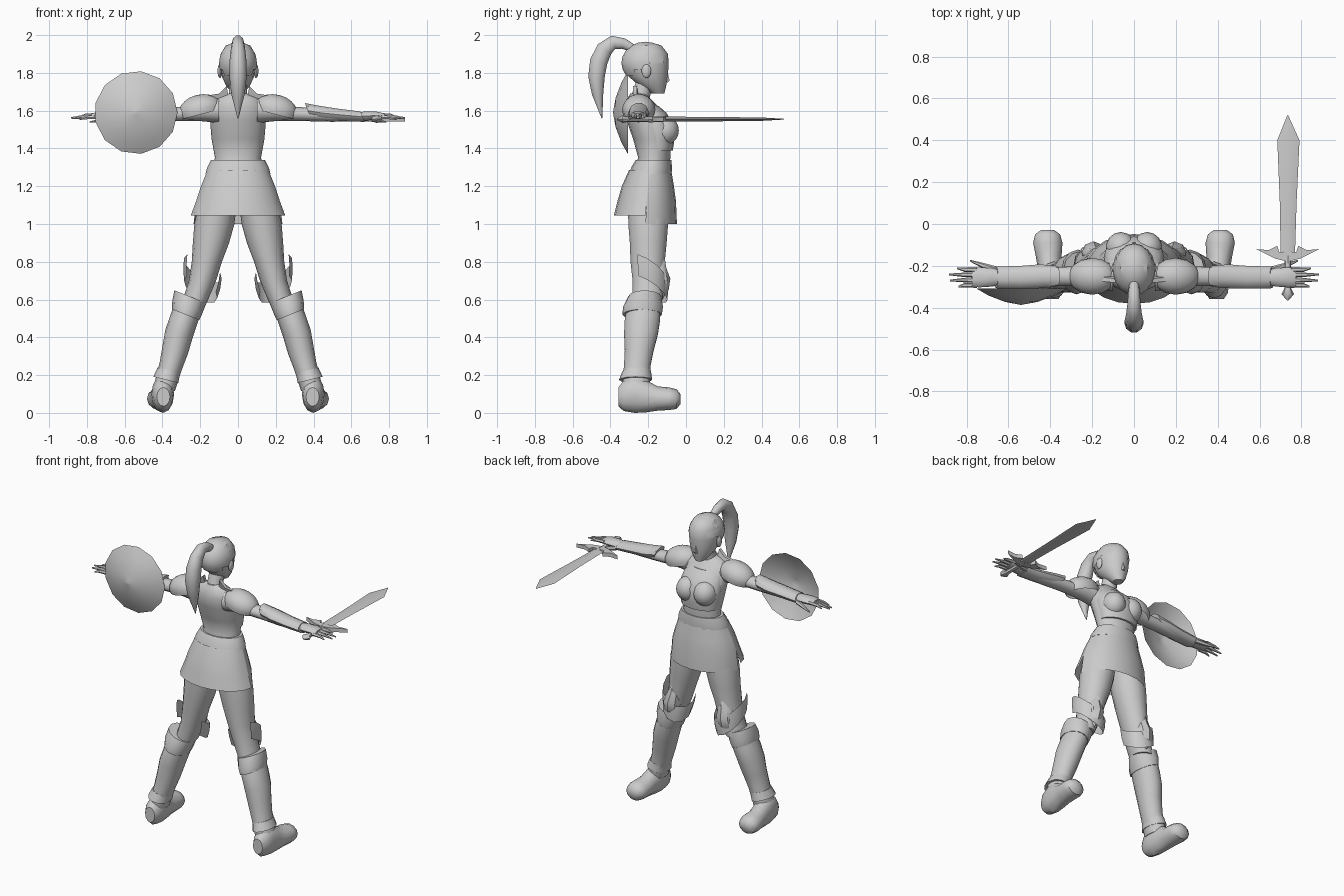
import bpy, bmesh, math
from mathutils import Vector

GREY = bpy.data.materials.new("plain grey")
GREY.diffuse_color = (0.6, 0.6, 0.6, 1)


def finish(name, bm, mirror=False):
    bmesh.ops.recalc_face_normals(bm, faces=bm.faces)
    me = bpy.data.meshes.new(name)
    bm.to_mesh(me)
    bm.free()
    me.materials.append(GREY)
    ob = bpy.data.objects.new(name, me)
    bpy.context.collection.objects.link(ob)
    if mirror:
        ob.modifiers.new("Mirror", 'MIRROR')
    return ob


def skin(bm, rows, closed, caps):
    n = len(rows[0])
    for r0, r1 in zip(rows, rows[1:]):
        for i in range(n if closed else n - 1):
            j = (i + 1) % n
            bm.faces.new((r0[i], r0[j], r1[j], r1[i]))
    if closed and caps:
        bm.faces.new(rows[0])
        bm.faces.new(rows[-1])


def loft(name, rings, axis='z', n=12, mirror=False, caps=True, shear=(0, 0), arc=None):
    """Rings are (position, centre a, centre b, radius a, radius b) along an axis."""
    bm, rows = bmesh.new(), []
    a0, a1 = arc or (0, 360)
    for t, a, b, ra, rb in rings:
        row = []
        for i in range(n):
            w = math.radians(a0 + (a1 - a0) * i / (n - 1 if arc else n))
            u, v = ra * math.cos(w), rb * math.sin(w)
            h = t + shear[0] * u + shear[1] * v
            co = {'z': (a + u, b + v, h), 'x': (h, a + u, b + v), 'y': (a + u, h, b + v)}[axis]
            row.append(bm.verts.new(co))
        rows.append(row)
    skin(bm, rows, arc is None, caps)
    return finish(name, bm, mirror)


def ball(name, c, r, mirror=False, keep=None, tilt=0, seg=14):
    """Ellipsoid, optionally keeping only part of its faces."""
    bm = bmesh.new()
    bmesh.ops.create_uvsphere(bm, u_segments=seg, v_segments=10, radius=1)
    ct, st = math.cos(tilt), math.sin(tilt)
    for v in bm.verts:
        x, y, z = (v.co[i] * r[i] for i in range(3))
        v.co = (c[0] + x * ct + z * st, c[1] + y, c[2] - x * st + z * ct)
    if keep:
        bad = [f for f in bm.faces if not keep(f.calc_center_median())]
        bmesh.ops.delete(bm, geom=bad, context='FACES')
    return finish(name, bm, mirror)


def plate(name, pts, depth, mirror=False):
    """Flat polygon of 3D points thickened along a vector."""
    bm = bmesh.new()
    d = Vector(depth)
    f = bm.faces.new([bm.verts.new(Vector(p) - d / 2) for p in pts])
    new = bmesh.ops.extrude_face_region(bm, geom=[f])["geom"]
    for v in new:
        if isinstance(v, bmesh.types.BMVert):
            v.co += d
    return finish(name, bm, mirror)


# Head, neck and hair
loft("head", [(1.69, 0, -.15, .03, .035), (1.73, 0, -.175, .062, .07), (1.78, 0, -.2, .085, .103),
              (1.84, 0, -.212, .095, .12), (1.9, 0, -.21, .092, .115), (1.945, 0, -.21, .065, .08),
              (1.96, 0, -.21, .02, .03)], n=16)
ball("hair_cap", (0, -.216, 1.853), (.102, .126, .112),
     keep=lambda c: c.z > 1.86 + .45 * (c.y + .14), seg=18)
loft("nose", [(1.75, 0, -.105, .012, .012), (1.76, 0, -.1, .012, .015), (1.81, 0, -.105, .005, .008)], n=6)
ball("ear", (.096, -.21, 1.81), (.012, .025, .037), mirror=True, seg=8)
loft("neck", [(1.6, 0, -.255, .06, .06), (1.66, 0, -.245, .05, .05), (1.76, 0, -.215, .045, .048)])

# Ponytail sweeping up and back: (y, z, thickness, width)
tail = [(-.27, 1.925, .02, .02), (-.33, 1.955, .03, .028), (-.385, 1.962, .038, .032),
        (-.432, 1.925, .046, .038), (-.462, 1.86, .049, .045), (-.474, 1.78, .046, .046),
        (-.468, 1.69, .032, .036), (-.445, 1.56, .002, .003)]
bm, rows = bmesh.new(), []
for k, (y, z, r, w) in enumerate(tail):
    p, q = tail[max(k - 1, 0)], tail[min(k + 1, len(tail) - 1)]
    d = Vector((0, q[0] - p[0], q[1] - p[1])).normalized()
    side = Vector((0, -d.z, d.y))
    rows.append([bm.verts.new(Vector((w * math.cos(i * math.pi / 5), y, z)) + side * r * math.sin(i * math.pi / 5))
                 for i in range(10)])
skin(bm, rows, True, True)
finish("ponytail", bm)

# Torso and chest armour
loft("torso", [(1.25, 0, -.195, .15, .105), (1.35, 0, -.168, .122, .085), (1.45, 0, -.18, .14, .1),
               (1.55, 0, -.205, .148, .11), (1.62, 0, -.235, .14, .09), (1.665, 0, -.25, .11, .06),
               (1.69, 0, -.25, .05, .045)], n=16)
loft("chest_plate", [(1.39, 0, -.148, .128, .078), (1.44, 0, -.15, .135, .088), (1.52, 0, -.16, .145, .1),
                     (1.59, 0, -.19, .13, .085), (1.625, 0, -.215, .1, .07)], n=16)
ball("bust", (.063, -.113, 1.495), (.072, .075, .078), mirror=True)
plate("collar_wing", [(.06, -.27, 1.73), (.1, -.27, 1.69), (.2, -.26, 1.675), (.11, -.26, 1.665), (.05, -.26, 1.67)],
      (0, .02, 0), mirror=True)

# Belt and split skirt
loft("belt", [(1.265, 0, -.188, .172, .112), (1.3, 0, -.182, .163, .108), (1.34, 0, -.172, .142, .094)], n=16)
for name, arc, hem, r in (("front_skirt", (0, 180), 1.0, .235), ("back_skirt", (180, 360), 1.045, .25)):
    loft(name, [(1.285, 0, -.19, .162, .112), (1.2, 0, -.202, .196, .138), (1.12, 0, -.208, .222, .155),
                (hem, 0, -.215, r, .167)], n=11, arc=arc)

# Arms, shoulder pads, bracers
loft("arm", [(.1, -.25, 1.6, .07, .065), (.2, -.25, 1.6, .058, .055), (.3, -.25, 1.583, .046, .037),
             (.38, -.25, 1.58, .045, .036), (.5, -.255, 1.575, .045, .034), (.64, -.255, 1.567, .032, .022)],
     axis='x', mirror=True)
ball("shoulder_pad", (.2, -.25, 1.605), (.118, .088, .08), mirror=True, tilt=.25,
     keep=lambda c: c.z > 1.64 - .25 * c.x)
loft("bracer", [(.37, -.25, 1.6, .05, .042), (.45, -.25, 1.587, .057, .04), (.55, -.255, 1.577, .054, .034),
                (.66, -.255, 1.568, .052, .029)], axis='x', n=10, mirror=True, shear=(0, -.4))

# Hands with separate fingers
loft("palm", [(.62, -.255, 1.568, .032, .022), (.68, -.255, 1.572, .044, .026), (.74, -.255, 1.575, .048, .02),
              (.775, -.255, 1.572, .044, .014)], axis='x', n=10, mirror=True)
for i, tip in enumerate((.845, .885, .88, .84)):
    y = -.218 - .025 * i
    z = 1.578 - .004 * i
    loft(f"finger_{i + 1}", [(.75, y, z, .012, .012), (.81, y, z - .003, .011, .01),
                             (tip, y + .004 * (1.5 - i), z - .012, .004, .004)], axis='x', n=6, mirror=True)
loft("thumb", [(.66, -.22, 1.56, .018, .015), (.72, -.2, 1.55, .014, .012), (.785, -.175, 1.54, .004, .004)],
     axis='x', n=6, mirror=True)

# Legs
loft("thigh", [(1.12, .105, -.2, .1, .11), (1.0, .125, -.2, .106, .108), (.9, .143, -.2, .096, .1),
               (.8, .165, -.203, .08, .093), (.7, .188, -.2, .072, .085), (.58, .232, -.205, .066, .08)],
     n=14, mirror=True)
loft("boot", [(.6, .25, -.218, .07, .083), (.5, .285, -.23, .073, .096), (.42, .312, -.238, .073, .092),
              (.33, .333, -.248, .068, .078), (.25, .355, -.258, .06, .072), (.13, .39, -.265, .056, .075)],
     n=14, mirror=True, shear=(.25, 0))
loft("boot_cuff", [(.52, .277, -.232, .072, .104), (.56, .268, -.228, .08, .106), (.615, .252, -.218, .085, .088)],
     n=12, mirror=True, shear=(.4, 0))
loft("ankle_cuff", [(.175, .382, -.267, .066, .088), (.225, .366, -.26, .06, .074)],
     n=12, mirror=True, shear=(.25, 0))
loft("foot", [(-.358, .395, .085, .035, .05), (-.33, .396, .09, .052, .08), (-.27, .398, .1, .06, .1),
              (-.21, .402, .088, .058, .085), (-.15, .408, .076, .062, .064), (-.09, .412, .075, .07, .06),
              (-.05, .413, .073, .06, .052), (-.028, .413, .073, .03, .025)], axis='y', n=12, mirror=True)

# Knee armour: pointed cap and a slanting wrapped band
loft("knee_cap", [(.6, .205, -.145, .012, .02), (.65, .2, -.14, .05, .048), (.71, .193, -.138, .058, .055),
                  (.77, .185, -.15, .045, .045), (.84, .175, -.165, .006, .05)], n=8, mirror=True)
loft("knee_band", [(.655, .198, -.195, .088, .098), (.71, .192, -.197, .098, .102), (.765, .186, -.2, .1, .1)],
     n=9, mirror=True, shear=(.5, -.6), arc=(-35, 205))

# Shield: shallow faceted dome on the outside of one arm
loft("shield", [(-.308, -.54, 1.59, .22, .22), (-.342, -.54, 1.59, .16, .16), (-.372, -.54, 1.59, .08, .08),
                (-.385, -.54, 1.59, .01, .01)], axis='y', n=13, caps=False)
loft("shield_boss", [(-.384, -.54, 1.59, .012, .012), (-.386, -.54, 1.59, .005, .005)], axis='y', n=13)

# Sword held across the palm
Z = 1.555
loft("sword_blade", [(-.16, .735, Z, .034, .014), (.1, .737, Z, .04, .012), (.4, .738, Z, .053, .009),
                     (.52, .735, Z, .002, .002)], axis='y', n=4)
loft("sword_grip", [(-.365, .735, Z, .004, .004), (-.335, .735, Z, .03, .02), (-.305, .735, Z, .015, .014),
                    (-.15, .735, Z, .017, .015)], axis='y', n=8)
for s in (-1, 1):
    plate("sword_guard", [(.735 + s * x, y, Z) for x, y in
                          ((0, -.18), (.06, -.165), (.15, -.12), (.09, -.125), (.05, -.105), (.04, -.135), (0, -.13))],
          (0, 0, .025))

# Smooth shading with crisp creases
bpy.ops.object.select_all(action='SELECT')
bpy.context.view_layer.objects.active = bpy.context.collection.objects[0]
bpy.ops.object.shade_smooth_by_angle(angle=math.radians(40))
